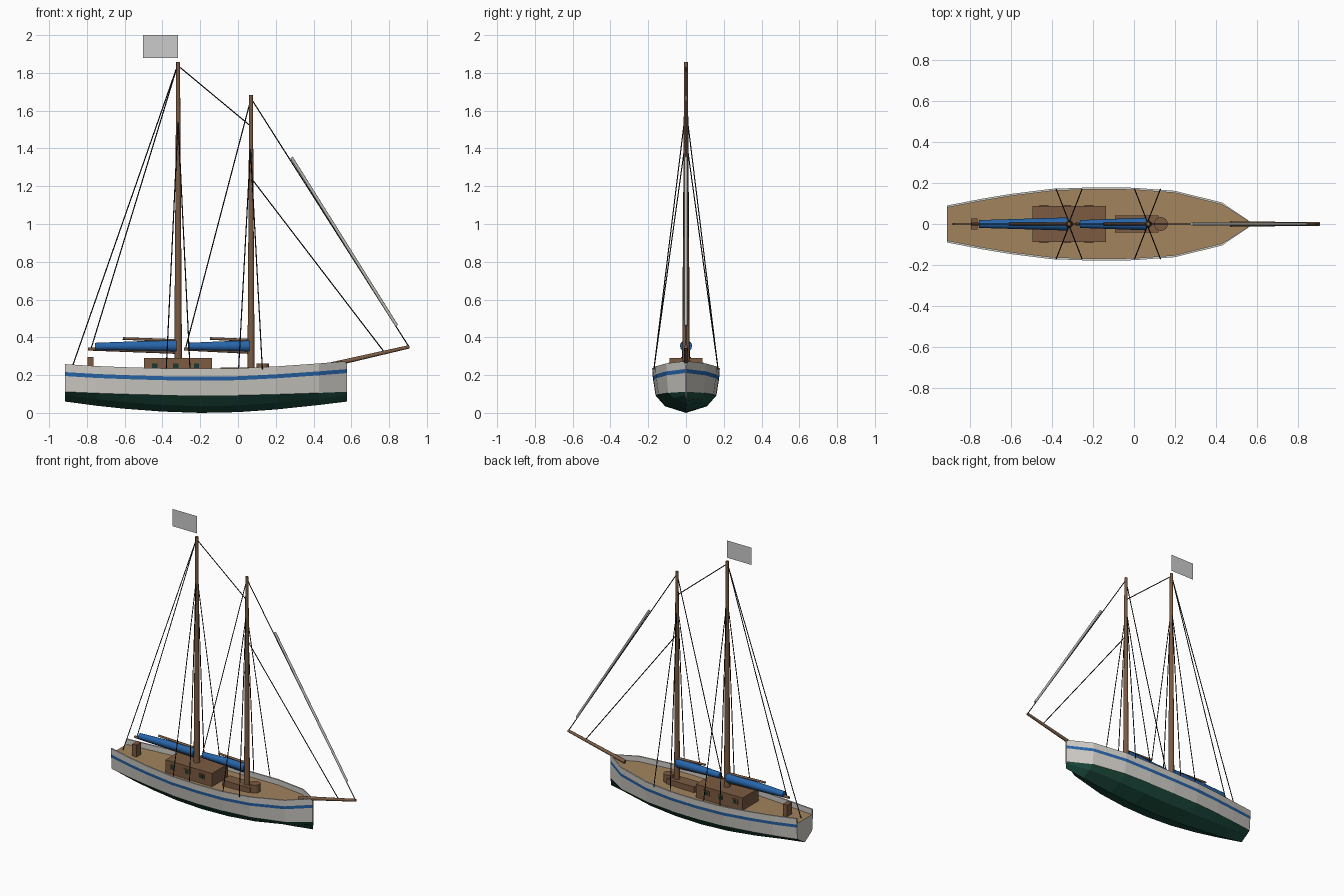
import bpy, bmesh
from mathutils import Vector

if "Cube" in bpy.data.objects:
    bpy.data.objects.remove(bpy.data.objects["Cube"])

def mat(name, *rgb):
    m = bpy.data.materials.new(name)
    m.diffuse_color = (*rgb, 1)
    m.use_nodes = True
    m.node_tree.nodes["Principled BSDF"].inputs["Base Color"].default_value = m.diffuse_color
    return m

WHITE = mat("hull_paint", .62, .6, .56)
BLUE = mat("blue", .02, .13, .4)
GREEN = mat("green", .012, .075, .05)
DECK = mat("deck_planks", .36, .23, .11)
WOOD = mat("wood", .2, .105, .055)
BLACK = mat("rope", .01, .01, .01)
GLASS = mat("glass", .01, .04, .03)
CANVAS = mat("canvas", .5, .5, .46)

def mesh_object(name, bm, *mats):
    bmesh.ops.recalc_face_normals(bm, faces=bm.faces)
    me = bpy.data.meshes.new(name)
    bm.to_mesh(me)
    bm.free()
    for m in mats:
        me.materials.append(m)
    ob = bpy.data.objects.new(name, me)
    bpy.context.collection.objects.link(ob)
    return ob

def box(name, x0, x1, y0, y1, z0, z1, m):
    bm = bmesh.new()
    bmesh.ops.create_cube(bm, size=1)
    for v in bm.verts:
        v.co = ((x0 + x1) / 2 + v.co.x * (x1 - x0),
                (y0 + y1) / 2 + v.co.y * (y1 - y0),
                (z0 + z1) / 2 + v.co.z * (z1 - z0))
    return mesh_object(name, bm, m)

def spar(name, a, b, r0, r1, m=WOOD, sides=12):
    """Tapered round bar from a to b."""
    a, b = Vector(a), Vector(b)
    bm = bmesh.new()
    bmesh.ops.create_cone(bm, cap_ends=True, segments=sides, radius1=r0,
                          radius2=r1, depth=(b - a).length)
    rot = (b - a).to_track_quat('Z', 'Y')
    for v in bm.verts:
        v.co = rot @ v.co + (a + b) / 2
    for f in bm.faces:
        f.smooth = sides > 6 and len(f.verts) == 4
    return mesh_object(name, bm, m)

def rope(name, a, b):
    return spar(name, a, b, .003, .003, BLACK, 6)

# Hull stations: x, half beam, keel height, sheer height
STATIONS = [(-.915, .09, .06, .258), (-.75, .122, .038, .248), (-.6, .147, .022, .242),
            (-.4, .172, .007, .236), (-.2, .179, 0, .234), (0, .177, .004, .236),
            (.2, .162, .018, .246), (.43, .105, .042, .262), (.578, .004, .06, .274)]
WALL, DROP = .01, .036

def half_section(b, k, s):
    inner = max(b - WALL, .001)
    water = .092 + .33 * k
    return [(inner, s - DROP), (inner, s), (b, s), (b * .985, s - .042),
            (b * .97, s - .063), (b * .9, water), (b * .62, k + .035), (0, k)]

# Hull: lofted ring of painted bands, closed at stern and stem
BANDS = [0, 0, 0, 1, 0, 2, 2]
bm = bmesh.new()
rings = []
for x, b, k, s in STATIONS:
    half = half_section(b, k, s)
    pts = half + [(-y, z) for y, z in reversed(half[:-1])]
    rings.append([bm.verts.new((x, y, z)) for y, z in pts])
for r, q in zip(rings, rings[1:]):
    for i, band in enumerate(BANDS + BANDS[::-1]):
        bm.faces.new((r[i], r[i + 1], q[i + 1], q[i])).material_index = band
bm.faces.new(rings[0])
bm.faces.new(rings[-1])
mesh_object("hull", bm, WHITE, BLUE, GREEN)

# Deck
bm = bmesh.new()
rows = [[bm.verts.new((x, side * max(b - WALL, .001), s - DROP)) for side in (-1, 1)]
        for x, b, k, s in STATIONS]
for r, q in zip(rows, rows[1:]):
    bm.faces.new((r[0], q[0], q[1], r[1]))
mesh_object("deck", bm, DECK)

# Deck houses and fittings
box("cabin", -.497, -.138, -.088, .088, .19, .29, WOOD)
for side in (-1, 1):
    for i, x in enumerate((-.44, -.33, -.22)):
        y = side * .088
        box(f"window_frame_{i}_{side}", x - .022, x + .022, y - .004, y + .004, .232, .268, WOOD)
        box(f"window_{i}_{side}", x - .014, x + .014, y - .006, y + .006, .238, .262, GLASS)
box("fore_hatch", -.092, .12, -.041, .041, .19, .24, WOOD)
spar("capstan", (.131, 0, .2), (.131, 0, .262), .034, .034, WOOD, 16)
box("helm_post", -.796, -.764, -.026, .026, .2, .296, WOOD)

# Masts and bowsprit
spar("main_mast", (-.317, 0, .2), (-.317, 0, 1.857), .021, .01)
spar("fore_mast", (.069, 0, .2), (.069, 0, 1.682), .019, .01)
spar("bowsprit", (.47, 0, .25), (.907, 0, .35), .013, .009)

# Booms, furled sails and gaffs
spar("main_boom", (-.795, 0, .338), (-.317, 0, .322), .008, .01)
spar("main_furled_sail", (-.757, 0, .352), (-.325, 0, .355), .019, .032, BLUE)
spar("main_gaff", (-.61, 0, .394), (-.317, 0, .382), .007, .008)
spar("fore_boom", (-.285, 0, .338), (.069, 0, .322), .008, .01)
spar("fore_furled_sail", (-.265, 0, .352), (.062, 0, .354), .019, .031, BLUE)
spar("fore_gaff", (-.148, 0, .394), (.069, 0, .384), .007, .008)

# Standing rigging on the centreline
main_top, fore_top = (-.32, 0, 1.84), (.069, 0, 1.665)
rope("backstay", main_top, (-.885, 0, .222))
rope("main_topping_lift", main_top, (-.778, 0, .34))
rope("triatic_stay", main_top, (.065, 0, 1.52))
rope("fore_topping_lift", fore_top, (-.278, 0, .34))
rope("forestay", fore_top, (.905, 0, .35))
rope("inner_stay", (.072, 0, 1.24), (.772, 0, .325))
spar("furled_jib", (.283, 0, 1.352), (.84, 0, .462), .008, .008, CANVAS)

# Shrouds: two per side on each mast
for mast, x, z in (("main", -.317, 1.55), ("fore", .066, 1.4)):
    for side in (-1, 1):
        for dx in (-.063, .063):
            rope(f"{mast}_shroud", (x, side * .008, z), (x + dx, side * .17, .23))

# Flag
bm = bmesh.new()
bm.faces.new([bm.verts.new((x, 0, z)) for x, z in
              ((-.503, 1.88), (-.317, 1.88), (-.317, 2), (-.503, 2))])
mesh_object("flag", bm)
